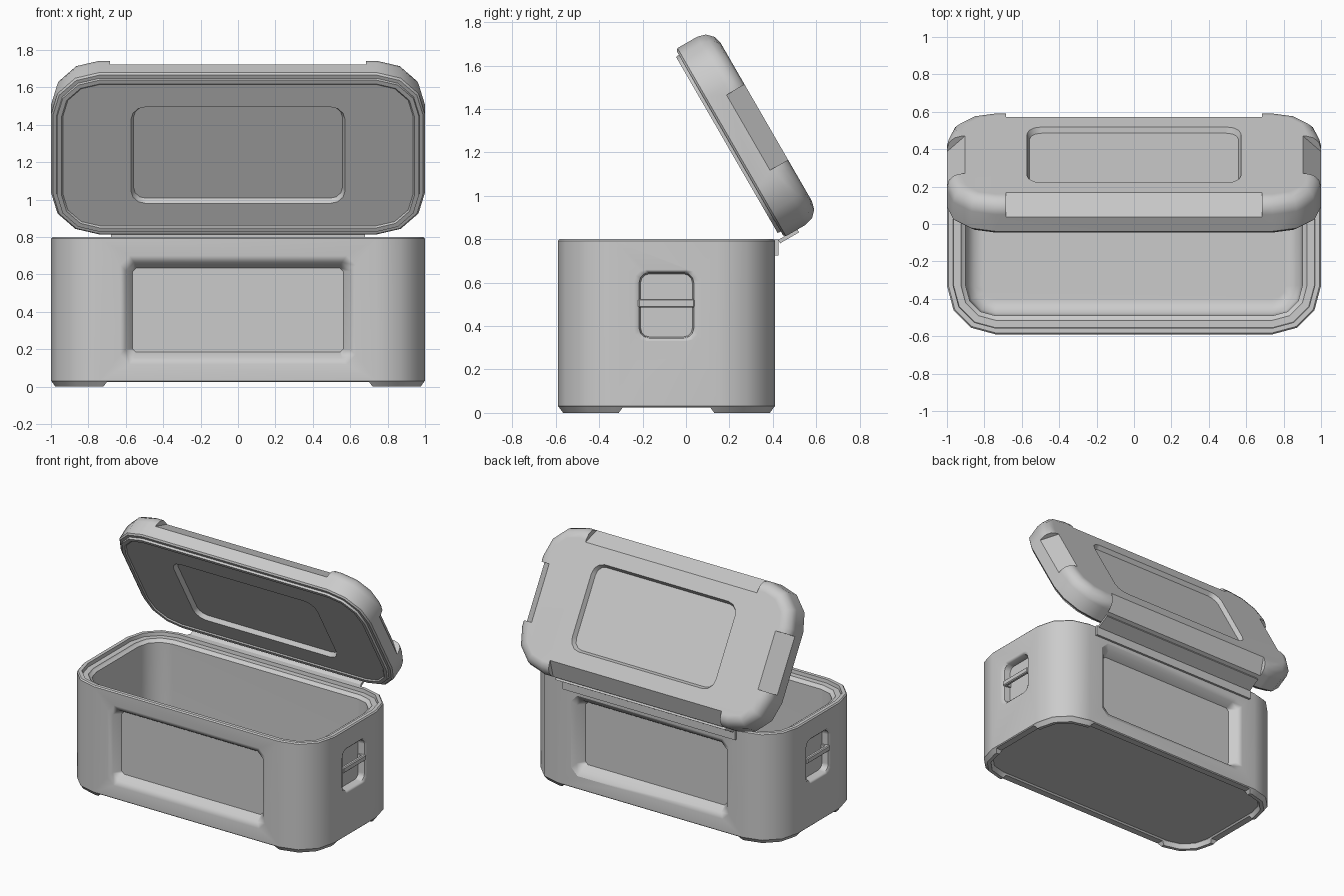
import bpy
import bmesh
from math import cos, sin, pi, radians
from mathutils import Matrix, Vector

if "Cube" in bpy.data.objects:
    bpy.data.objects.remove(bpy.data.objects["Cube"])

grey = bpy.data.materials.new("plain grey")
grey.use_nodes = True
grey.diffuse_color = (0.6, 0.6, 0.6, 1)
grey.node_tree.nodes["Principled BSDF"].inputs["Base Color"].default_value = (0.6, 0.6, 0.6, 1)

T = Matrix.Translation
CENTRE_Y = -0.09
CORNER = 0.26


def turn(degrees, axis):
    return Matrix.Rotation(radians(degrees), 4, axis)


def finish(name, bm, matrix=Matrix()):
    bmesh.ops.recalc_face_normals(bm, faces=bm.faces)
    bm.transform(matrix)
    mesh = bpy.data.meshes.new(name)
    bm.to_mesh(mesh)
    bm.free()
    mesh.materials.append(grey)
    obj = bpy.data.objects.new(name, mesh)
    bpy.context.collection.objects.link(obj)
    return obj


def loft(name, rows, seg=3, matrix=Matrix()):
    """Stack rounded rectangles (half x, half y, corner radius, z)."""
    bm = bmesh.new()
    loops = []
    for hx, hy, r, z in rows:
        loop = []
        for k, (sx, sy) in enumerate([(1, 1), (-1, 1), (-1, -1), (1, -1)]):
            for i in range(seg + 1):
                a = (k + i / seg) * pi / 2
                loop.append(bm.verts.new((sx * (hx - r) + r * cos(a),
                                          sy * (hy - r) + r * sin(a), z)))
        loops.append(loop)
    n = len(loops[0])
    for a, b in zip(loops, loops[1:]):
        for i in range(n):
            j = (i + 1) % n
            bm.faces.new((a[i], a[j], b[j], b[i]))
    bm.faces.new(loops[0])
    bm.faces.new(loops[-1])
    return finish(name, bm, matrix)


def inset_rows(profile):
    """Turn (inset, z) pairs into rows following the case outline."""
    return [(1 - d, 0.5 - d, CORNER - d, z) for d, z in profile]


def box(name, low, high, matrix=Matrix(), bevel=0.0):
    low, high = Vector(low), Vector(high)
    bm = bmesh.new()
    bmesh.ops.create_cube(bm, size=1)
    for v in bm.verts:
        v.co = (low + high) / 2 + v.co * (high - low)
    if bevel:
        bmesh.ops.bevel(bm, geom=bm.edges[:], offset=bevel, segments=1, affect='EDGES')
    return finish(name, bm, matrix)


def activate(obj):
    bpy.ops.object.select_all(action='DESELECT')
    obj.select_set(True)
    bpy.context.view_layer.objects.active = obj


def cut(target, cutter):
    mod = target.modifiers.new("cut", 'BOOLEAN')
    mod.operation = 'DIFFERENCE'
    mod.solver = 'EXACT'
    mod.object = cutter
    activate(target)
    bpy.ops.object.modifier_apply(modifier=mod.name)
    bpy.data.objects.remove(cutter)


def smooth(obj):
    activate(obj)
    bpy.ops.object.shade_smooth_by_angle(angle=radians(40))
    mod = obj.modifiers.new("even normals", 'WEIGHTED_NORMAL')
    mod.keep_sharp = True


def side_frame(quarter, distance, z):
    """Frame on a side wall whose local z points outward."""
    return (T((0, CENTRE_Y, z)) @ turn(90 * quarter, 'Z')
            @ T((0, -distance, 0)) @ turn(90, 'X'))


# Case body: outside wall, grooved rim, cavity and floor in one loft
body = loft("case_body", inset_rows([
    (0.065, 0.035), (0.055, 0.025), (0.006, 0.025), (0, 0.031),
    (0, 0.792), (0.008, 0.8), (0.033, 0.8), (0.036, 0.775),
    (0.075, 0.775), (0.08, 0.765), (0.1, 0.755),
    (0.1, 0.15), (0.112, 0.105), (0.145, 0.073), (0.19, 0.06)]),
    matrix=T((0, CENTRE_Y, 0)))

# Sunken panels on front and back
for quarter in (0, 2):
    cut(body, loft("panel_cutter", [
        (0.645, 0.305, 0.05, 0.01), (0.63, 0.29, 0.05, 0),
        (0.6, 0.255, 0.045, -0.02), (0.565, 0.225, 0.02, -0.07)],
        seg=1, matrix=side_frame(quarter, 0.5, 0.41)))

# Grip pockets and bars on both ends
for quarter, side in ((1, "left"), (3, "right")):
    frame = side_frame(quarter, 1.0, 0.495)
    cut(body, loft("pocket_cutter", [
        (0.16, 0.173, 0.06, 0.01), (0.15, 0.165, 0.055, 0),
        (0.126, 0.15, 0.045, -0.015), (0.119, 0.145, 0.04, -0.06)],
        matrix=frame))
    box(side + "_grip_bar", (-0.13, -0.01, -0.03), (0.13, 0.03, -0.003), frame, 0.006)
    for s in (-1, 1):
        box(side + "_grip_leg", (s * 0.13, -0.008, -0.062), (s * 0.108, 0.028, -0.015), frame)
smooth(body)

# Corner feet: short curbs following the rounded outline
for sx in (-1, 1):
    for sy in (-1, 1):
        bm = bmesh.new()
        rows = []
        for d, z, reach in ((0.004, 0.027, 0.3), (0.024, 0, 0.28), (0.05, 0, 0.28), (0.06, 0.03, 0.3)):
            path = [(1 - d, 0.5 - reach)]
            for i in range(4):
                a = i * pi / 6
                path.append((1 - CORNER + (CORNER - d) * cos(a),
                             0.5 - CORNER + (CORNER - d) * sin(a)))
            path.append((1 - reach, 0.5 - d))
            rows.append([bm.verts.new((sx * x, sy * y, z)) for x, y in path])
        for k in range(4):
            a, b = rows[k], rows[(k + 1) % 4]
            for i in range(len(a) - 1):
                bm.faces.new((a[i], a[i + 1], b[i + 1], b[i]))
        bm.faces.new([r[0] for r in rows])
        bm.faces.new([r[-1] for r in rows])
        smooth(finish("corner_foot", bm, T((0, CENTRE_Y, 0))))

# Lid: sealing lip, upright edge and rounded shoulder
LID = T((0, 0.202, 1.242)) @ turn(-60, 'X')
SHOULDER, TOP = 0.08, 0.194
arc = [(SHOULDER * (1 - cos(a)), TOP - SHOULDER + SHOULDER * sin(a))
       for a in (i * pi / 6 for i in range(4))]
lid = loft("lid", inset_rows([
    (0.064, -0.008), (0.056, -0.016), (0.032, -0.016), (0.03, 0),
    (0.01, 0), (0, 0.01)] + arc))

# Sunken rectangles on the top and underside of the lid
for surface, out in ((TOP, 1), (-0.008, -1)):
    cut(lid, loft("lid_panel_cutter", [
        (0.578, 0.303, 0.083, surface + 0.01 * out), (0.573, 0.298, 0.08, surface),
        (0.558, 0.283, 0.065, surface - 0.03 * out)]))

# Flat chamfers along the four lid edges
for quarter in range(4):
    distance, half = ((0.5, 0.685), (1.0, 0.2))[quarter % 2]
    cut(lid, box("chamfer_cutter", (-half, -0.2, 0), (half, 0.2, 0.4),
                 turn(90 * quarter, 'Z') @ T((0, 0.048 - distance, 0.146)) @ turn(45, 'X')))
lid.matrix_world = LID
smooth(lid)

# Hinge leaves on the case and the lid
box("case_hinge_leaf", (-0.69, 0.405, 0.725), (0.69, 0.426, 0.798))
box("lid_hinge_leaf", (-0.68, 0.497, -0.03), (0.68, 0.515, 0.071), LID)
